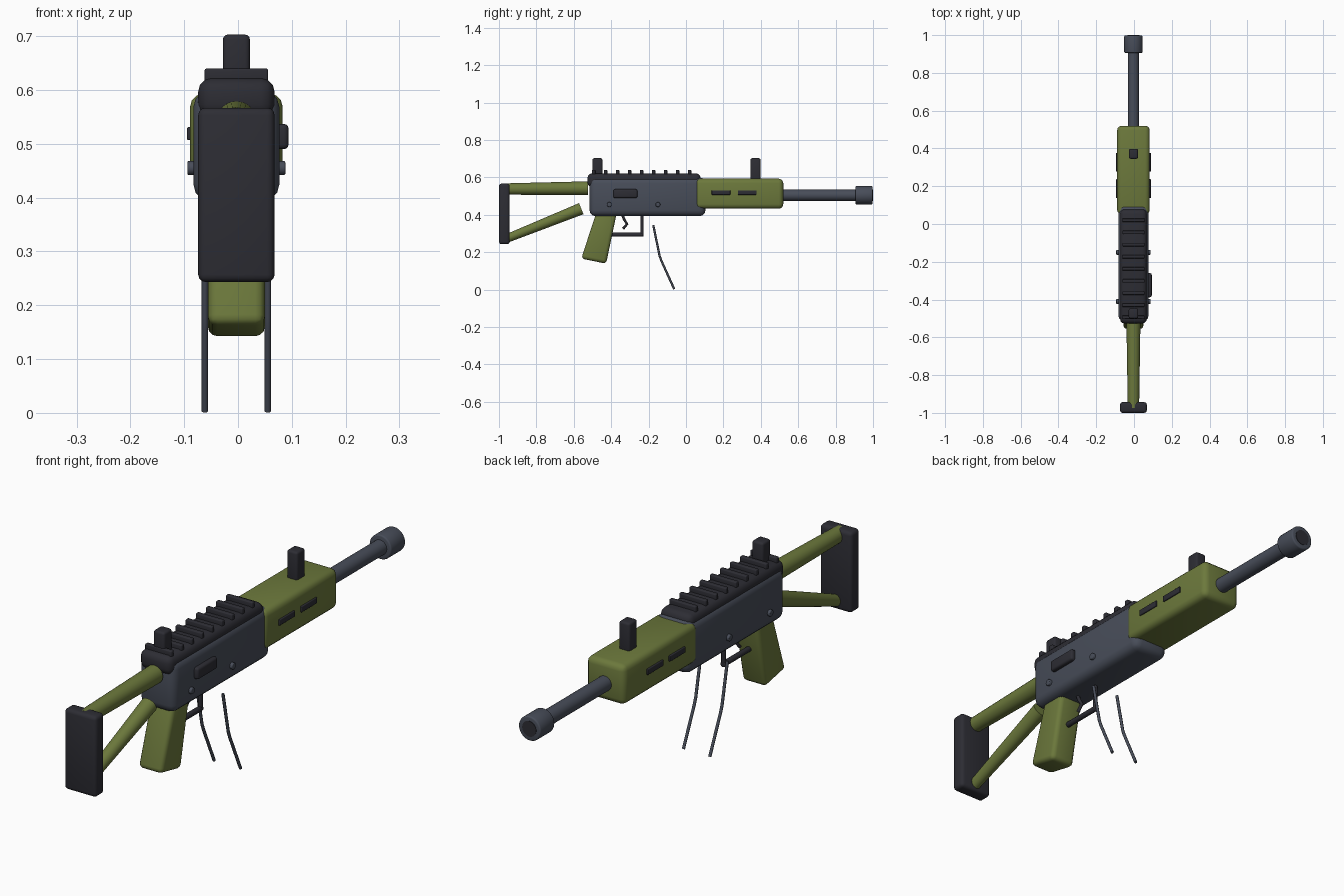
import bpy, bmesh, math
from mathutils import Vector

cube = bpy.data.objects.get("Cube")
if cube:
    bpy.data.objects.remove(cube, do_unlink=True)

CX = -0.003  # centre plane of the body


def material(name, color):
    m = bpy.data.materials.new(name)
    m.use_nodes = True
    m.diffuse_color = (*color, 1)
    bsdf = next(n for n in m.node_tree.nodes if n.type == 'BSDF_PRINCIPLED')
    bsdf.inputs["Base Color"].default_value = (*color, 1)
    return m


GREEN = material("olive green", (0.15, 0.19, 0.045))
GREY = material("steel grey", (0.064, 0.074, 0.1))
DARK = material("charcoal", (0.026, 0.026, 0.034))


def finish(name, bm, mat, bevel=0.0, segments=3):
    if bevel:
        sharp = [e for e in bm.edges if e.calc_face_angle(0) > math.radians(40)]
        bmesh.ops.bevel(bm, geom=sharp, offset=bevel, segments=segments,
                        profile=0.5, affect='EDGES', clamp_overlap=True)
    bmesh.ops.recalc_face_normals(bm, faces=bm.faces[:])
    mesh = bpy.data.meshes.new(name)
    bm.to_mesh(mesh)
    bm.free()
    mesh.materials.append(mat)
    ob = bpy.data.objects.new(name, mesh)
    bpy.context.collection.objects.link(ob)
    bpy.ops.object.select_all(action='DESELECT')
    ob.select_set(True)
    bpy.context.view_layer.objects.active = ob
    bpy.ops.object.shade_smooth_by_angle(angle=math.radians(35))
    return ob


def box(name, x, y, z, mat, bevel=0.0):
    """Rounded box from (min, max) ranges; x is relative to the centre plane."""
    bm = bmesh.new()
    bmesh.ops.create_cube(bm, size=1)
    for v in bm.verts:
        v.co = Vector(((x[0] + x[1]) / 2 + CX + v.co.x * (x[1] - x[0]),
                       (y[0] + y[1]) / 2 + v.co.y * (y[1] - y[0]),
                       (z[0] + z[1]) / 2 + v.co.z * (z[1] - z[0])))
    return finish(name, bm, mat, bevel)


def tube(name, a, b, r1, r2, mat, bevel=0.0, sides=24):
    """Round bar from point a to point b."""
    a, b = Vector(a), Vector(b)
    a.x += CX
    b.x += CX
    bm = bmesh.new()
    bmesh.ops.create_cone(bm, cap_ends=True, segments=sides, radius1=r1,
                          radius2=r2, depth=(b - a).length)
    bm.transform((b - a).to_track_quat('Z', 'Y').to_matrix().to_4x4())
    bmesh.ops.translate(bm, vec=(a + b) / 2, verts=bm.verts[:])
    return finish(name, bm, mat, bevel)


def prism(name, profile, half_width, mat, bevel):
    """Side profile of (y, z) points extruded across the body."""
    bm = bmesh.new()
    face = bm.faces.new([bm.verts.new((CX - half_width, y, z)) for y, z in profile])
    ext = bmesh.ops.extrude_face_region(bm, geom=[face])
    bmesh.ops.translate(bm, vec=(2 * half_width, 0, 0),
                        verts=[g for g in ext['geom'] if isinstance(g, bmesh.types.BMVert)])
    return finish(name, bm, mat, bevel)


def wire(name, points, radius, mat):
    """Thin bent rod through the points."""
    curve = bpy.data.curves.new(name, 'CURVE')
    curve.dimensions = '3D'
    curve.bevel_depth = radius
    curve.bevel_resolution = 2
    curve.use_fill_caps = True
    spline = curve.splines.new('POLY')
    spline.points.add(len(points) - 1)
    for p, (x, y, z) in zip(spline.points, points):
        p.co = (x + CX, y, z, 1)
    curve.materials.append(mat)
    ob = bpy.data.objects.new(name, curve)
    bpy.context.collection.objects.link(ob)
    return ob


# Main body and top rail
box("receiver", (-0.08, 0.08), (-0.516, 0.104), (0.393, 0.60), GREY, 0.032)
box("rail_base", (-0.071, 0.071), (-0.527, 0.078), (0.548, 0.622), DARK, 0.025)
for i in range(9):
    y = -0.494 + i * 0.0642
    box(f"rail_bar_{i + 1}", (-0.059, 0.059), (y - 0.009, y + 0.009),
        (0.61, 0.64), DARK, 0.004)

# Handguard with side vents
box("handguard", (-0.086, 0.086), (0.05, 0.52), (0.433, 0.593), GREEN, 0.024)
for side, s in (("left", 1), ("right", -1)):
    for i, y in enumerate((0.137, 0.277)):
        x = sorted((s * 0.07, s * 0.092))
        box(f"vent_{side}_{i + 1}", x, (y, y + 0.1), (0.507, 0.531), DARK, 0.003)

# Barrel and muzzle
tube("barrel", (0, 0.48, 0.505), (0, 0.95, 0.505), 0.03, 0.03, GREY)
tube("muzzle", (0, 0.906, 0.505), (0, 0.998, 0.505), 0.049, 0.049, GREY, 0.006, 32)
tube("bore", (0, 0.97, 0.505), (0, 1.0, 0.505), 0.031, 0.031, DARK)

# Sights
box("rear_sight", (-0.025, 0.025), (-0.5, -0.447), (0.6, 0.703), DARK, 0.009)
box("front_sight", (-0.024, 0.024), (0.345, 0.398), (0.57, 0.703), DARK, 0.009)

# Side port and pins
box("side_port", (0.06, 0.097), (-0.388, -0.26), (0.49, 0.537), DARK, 0.009)
for i, y in enumerate((-0.41, -0.15)):
    tube(f"pin_{i + 1}", (-0.091, y, 0.455), (0.091, y, 0.455), 0.013, 0.013, GREY, 0.003, 16)

# Stock
box("butt_plate", (-0.071, 0.071), (-1.0, -0.943), (0.243, 0.567), DARK, 0.014)
tube("stock_upper_tube", (0, -0.975, 0.538), (0, -0.525, 0.542), 0.03, 0.037, GREEN)
tube("stock_lower_tube", (0, -0.982, 0.264), (0, -0.56, 0.433), 0.022, 0.032, GREEN)

# Grip
prism("grip", [(-0.464, 0.46), (-0.36, 0.46), (-0.427, 0.139), (-0.56, 0.166)],
      0.053, GREEN, 0.018)

# Trigger and its guard
tube("guard_bar", (0, -0.43, 0.294), (0, -0.228, 0.294), 0.011, 0.011, DARK, 0.003, 12)
tube("guard_post", (0, -0.235, 0.292), (0, -0.235, 0.41), 0.009, 0.009, DARK, 0, 12)
wire("trigger", [(0, -0.345, 0.41), (0, -0.33, 0.375), (0, -0.315, 0.35), (0, -0.337, 0.325)],
     0.007, DARK)

# Bent legs hanging at both sides
for side, s in (("left", 1), ("right", -1)):
    x = s * 0.0585
    wire(f"leg_{side}", [(x, -0.175, 0.345), (x, -0.141, 0.18), (x, -0.132, 0.155),
                         (x, -0.063, 0.003)], 0.006, GREY)
